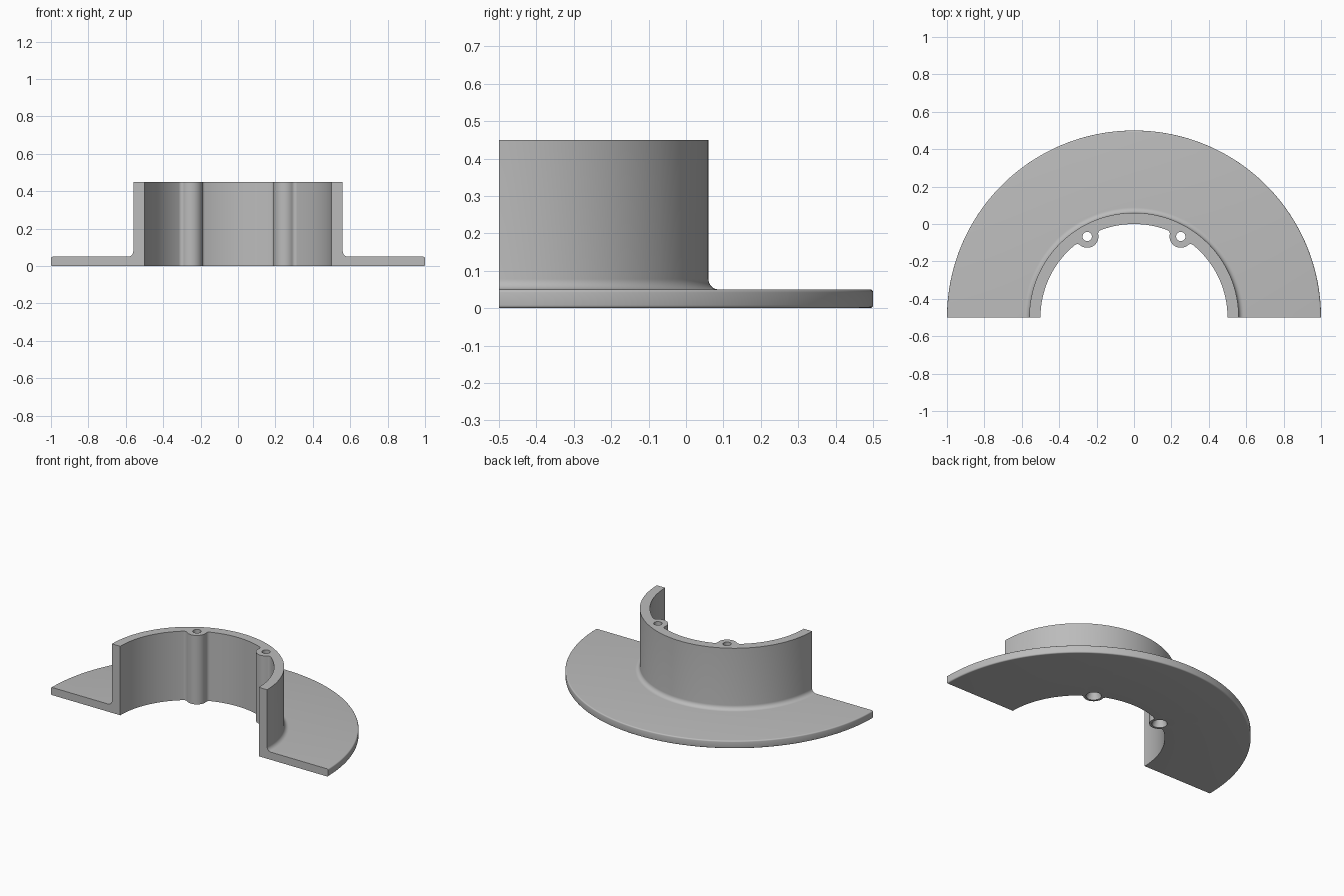
import bpy, bmesh, math
from math import sin, cos, pi, radians

if "Cube" in bpy.data.objects:
    bpy.data.objects.remove(bpy.data.objects["Cube"])

CY = -0.5                         # centre line of the half ring
R_IN, R_WALL, R_OUT = 0.5, 0.56, 1.0
H, T = 0.45, 0.05                 # collar height, flange thickness
BOSS_R, BLEND, HOLE_R, SINK_R = 0.06, 0.02, 0.025, 0.045
BOSS_ANGLES = (radians(60), radians(120))

grey = bpy.data.materials.new("plain grey")
grey.diffuse_color = (0.5, 0.5, 0.5, 1)
grey.use_nodes = True
grey.node_tree.nodes["Principled BSDF"].inputs["Base Color"].default_value = grey.diffuse_color


def arc(cx, cy, r, a0, a1, n):
    return [(cx + r * cos(a0 + (a1 - a0) * i / n),
             cy + r * sin(a0 + (a1 - a0) * i / n)) for i in range(n + 1)]


# Section shared by all angles: collar outside, root fillet, rounded flange rim
f, e = 0.028, 0.008
section = [(R_WALL, H)]
section += arc(R_WALL + f, T + f, f, pi, 1.5 * pi, 8)
section += arc(R_OUT - e, T - e, e, pi / 2, 0, 4)
section += arc(R_OUT - e, e, e, 0, -pi / 2, 4)

# Half outline of a screw boss blended into the bore (radial axis = x)
fr = R_IN - BLEND
ta = math.acos((R_IN**2 + fr**2 - (BOSS_R + BLEND)**2) / (2 * R_IN * fr))
fx, fy = fr * cos(ta), fr * sin(ta)
toward = math.atan2(fy, fx - R_IN) % (2 * pi)
half = arc(R_IN, 0, BOSS_R, pi, toward, 14)
half += arc(fx, fy, BLEND, toward - pi, ta, 8)[1:]
polar = [(math.atan2(y, x), math.hypot(x, y)) for x, y in half]

# Inner radius by angle: plain bore plus both bosses
contour = [(pi * i / 96, R_IN) for i in range(97)
           if all(abs(pi * i / 96 - b) > ta + 0.005 for b in BOSS_ANGLES)]
for b in BOSS_ANGLES:
    contour += [(b + a, r) for a, r in polar]
    contour += [(b - a, r) for a, r in polar[1:]]
contour.sort()

# Sweep the section round the half circle and cap both ends
bm = bmesh.new()
rings = []
for a, r_in in contour:
    pts = [(r_in, 0), (r_in, H)] + section
    rings.append([bm.verts.new((r * cos(a), CY + r * sin(a), z)) for r, z in pts])
n = len(rings[0])
for p, q in zip(rings, rings[1:]):
    for i in range(n):
        j = (i + 1) % n
        bm.faces.new((p[i], p[j], q[j], q[i]))
bm.faces.new(rings[0])
bm.faces.new(rings[-1])
bmesh.ops.recalc_face_normals(bm, faces=bm.faces)
mesh = bpy.data.meshes.new("flanged_half_collar")
bm.to_mesh(mesh)
bm.free()
mesh.materials.append(grey)
collar = bpy.data.objects.new("flanged_half_collar", mesh)
bpy.context.collection.objects.link(collar)


# Screw hole cutter: straight shaft widening to a countersink underneath
def screw_cutter(angle):
    cx, cy = R_IN * cos(angle), CY + R_IN * sin(angle)
    bm = bmesh.new()
    loops = []
    for r, z in ((SINK_R, -0.02), (SINK_R, 0.01), (HOLE_R, 0.05), (HOLE_R, H + 0.02)):
        loops.append([bm.verts.new((x, y, z)) for x, y in arc(cx, cy, r, 0, 2 * pi, 32)[:-1]])
    for p, q in zip(loops, loops[1:]):
        for i in range(32):
            j = (i + 1) % 32
            bm.faces.new((p[i], p[j], q[j], q[i]))
    bm.faces.new(loops[0])
    bm.faces.new(loops[-1])
    bmesh.ops.recalc_face_normals(bm, faces=bm.faces)
    me = bpy.data.meshes.new("screw_hole_cutter")
    bm.to_mesh(me)
    bm.free()
    me.materials.append(grey)
    ob = bpy.data.objects.new("screw_hole_cutter", me)
    ob.hide_render = True
    bpy.context.collection.objects.link(ob)
    return ob


bpy.context.view_layer.objects.active = collar
collar.select_set(True)
for angle in BOSS_ANGLES:
    cutter = screw_cutter(angle)
    mod = collar.modifiers.new("screw_hole", 'BOOLEAN')
    mod.operation = 'DIFFERENCE'
    mod.solver = 'EXACT'
    mod.object = cutter
    bpy.ops.object.modifier_apply(modifier=mod.name)
    bpy.data.objects.remove(cutter)

bpy.ops.object.shade_smooth_by_angle(angle=radians(30))
